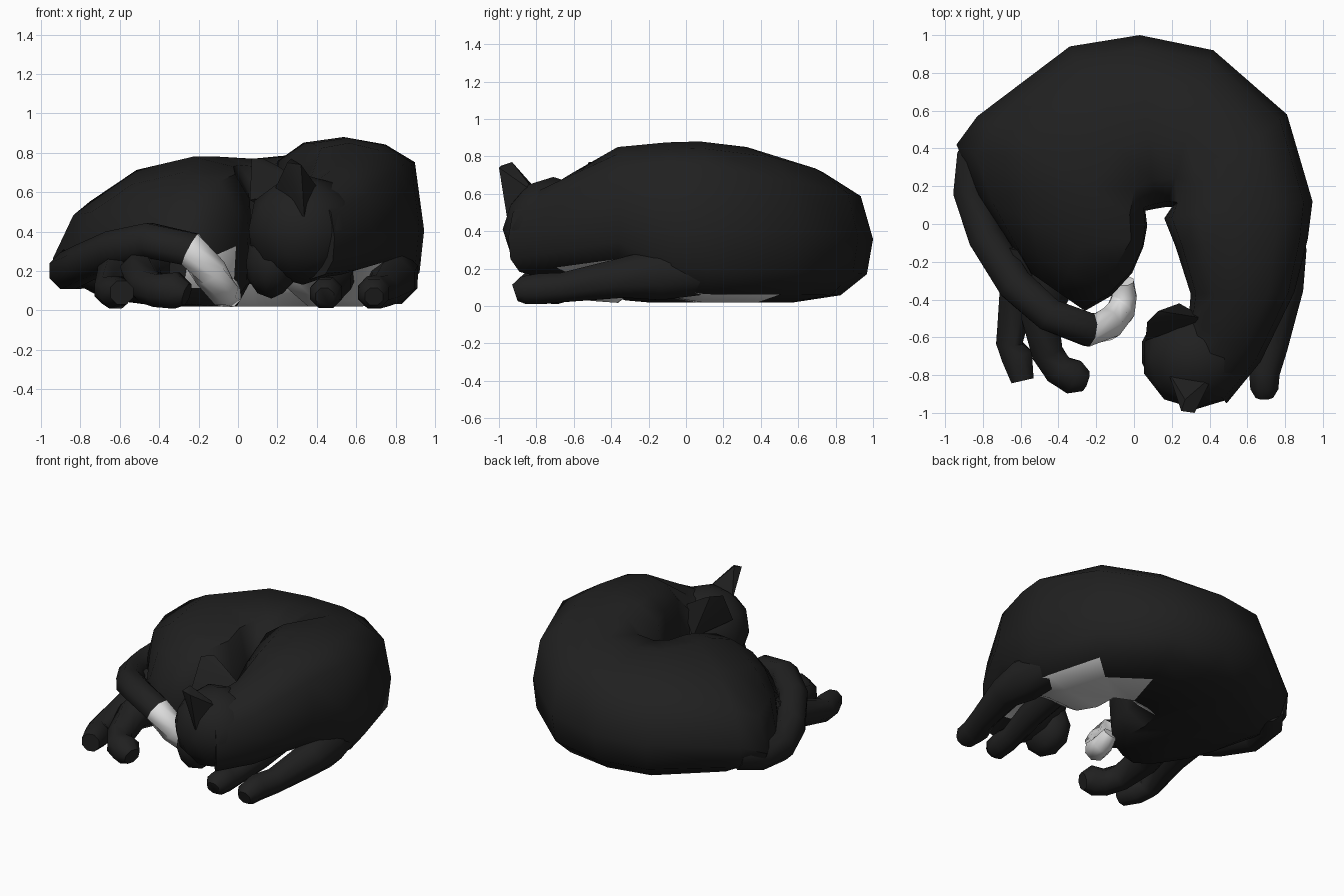
import bpy, bmesh, math
from mathutils import Vector, Matrix

if "Cube" in bpy.data.objects:
    bpy.data.objects.remove(bpy.data.objects["Cube"])


def material(name, rgb):
    m = bpy.data.materials.new(name)
    m.diffuse_color = (*rgb, 1)
    m.use_nodes = True
    m.node_tree.nodes["Principled BSDF"].inputs["Base Color"].default_value = m.diffuse_color
    return m


BLACK = material("black_fur", (0.0145, 0.0145, 0.0145))
WHITE = material("white_fur", (0.75, 0.75, 0.75))


def finish(name, bm):
    bmesh.ops.recalc_face_normals(bm, faces=bm.faces[:])
    me = bpy.data.meshes.new(name)
    bm.to_mesh(me)
    bm.free()
    me.materials.append(BLACK)
    me.materials.append(WHITE)
    ob = bpy.data.objects.new(name, me)
    bpy.context.collection.objects.link(ob)
    return ob


def loft(name, rings, is_white=lambda span, seg: False):
    bm = bmesh.new()
    vs = [[bm.verts.new(p) for p in r] for r in rings]
    n = len(vs[0])
    for i in range(len(vs) - 1):
        for j in range(n):
            k = (j + 1) % n
            f = bm.faces.new((vs[i][j], vs[i][k], vs[i + 1][k], vs[i + 1][j]))
            f.material_index = int(is_white(i, j))
    for r, span in ((vs[0], 0), (vs[-1], len(vs) - 2)):
        f = bm.faces.new(r)
        f.material_index = int(is_white(span, 0))
    return finish(name, bm)


def tube(name, path, sides=8, white_from=99):
    # path entries are x, y, z, radius
    pts = [Vector(p[:3]) for p in path]
    rings = []
    for i, p in enumerate(pts):
        d = pts[min(i + 1, len(pts) - 1)] - pts[max(i - 1, 0)]
        side = d.cross(Vector((0, 0, 1))).normalized()
        up = side.cross(d).normalized()
        ring = []
        for k in range(sides):
            a = 2 * math.pi * (k + 0.5) / sides
            q = p + (side * math.cos(a) + up * math.sin(a)) * path[i][3]
            q.z = max(q.z, 0.01)
            ring.append(q)
        rings.append(ring)
    return loft(name, rings, lambda s, g: s >= white_from)


def ball(name, centre, size, detail=2):
    bm = bmesh.new()
    bmesh.ops.create_icosphere(bm, subdivisions=detail, radius=1,
                               matrix=Matrix.Translation(centre) @ Matrix.Diagonal((*size, 1)))
    return finish(name, bm)


def hull(name, pts):
    bm = bmesh.new()
    for p in pts:
        bm.verts.new(p)
    bmesh.ops.convex_hull(bm, input=bm.verts[:])
    return finish(name, bm)


# Curled body: cross-sections from inner edge (t=0) to outer edge (t=1)
PROFILE = [(0, .45), (.05, .74), (.22, .94), (.48, 1), (.75, .92), (.94, .73),
           (1, .45), (.97, .2), (.84, .05), (.6, 0), (.25, 0), (.06, .15)]
# inner x, inner y, outer x, outer y, low z, high z, inward lean, shoulder slope
SECTIONS = [
    (.20, -.58, .49, -.95, .16, .62, 1, 1),
    (.29, -.50, .67, -.73, .18, .71, 1, .9),
    (.30, -.37, .85, -.36, .22, .85, 1, .7),
    (.22, -.12, .92, -.08, .05, .875, 1, .55),
    (.16, .03, .945, .12, .02, .88, 1, .55),
    (.20, .09, .81, .58, .02, .85, 1, .8),
    (.17, .09, .42, .92, .02, .79, 1.1, .9),
    (.11, .08, .03, 1.0, .02, .77, 1.2, .9),
    (.06, .07, -.34, .94, .02, .78, 1.3, .9),
    (.07, -.01, -.83, .57, .02, .78, 1.5, 1.1),
    (.05, -.12, -.94, .42, .02, .75, 1.8, 1.35),
    (-.01, -.26, -.82, .15, .02, .70, 1.5, 1.1),
    (-.12, -.38, -.67, -.08, .03, .58, 1.2, 1),
    (-.26, -.46, -.56, -.25, .06, .42, 1, 1),
]


def section(ix, iy, ox, oy, lo, hi, lean, slope):
    ring = []
    for i, (t, h) in enumerate(PROFILE):
        t = t ** lean
        if 1 <= i <= 5:
            h = 1 - (1 - h) * slope
        elif i == 6 and slope > 1:
            h /= slope
        ring.append((ix + (ox - ix) * t, iy + (oy - iy) * t, lo + (hi - lo) * h))
    return ring


def belly_white(span, seg):
    chest = 1 <= span <= 4 and seg in (8, 9, 10)
    belly = (span == 5 and seg in (9, 10)) or (span in (6, 7) and seg == 10)
    groin = span in (11, 12) and seg == 11
    return chest or belly or groin


loft("body", [section(*s) for s in SECTIONS], belly_white)

# Head resting at the front, facing left
ball("head", (.33, -.71, .41), (.29, .27, .28))
ball("muzzle", (.17, -.68, .24), (.135, .18, .18), 2)
hull("near_ear", [(.18, -.78, .60), (.42, -.80, .60), (.34, -.95, .43), (.25, -.99, .75),
                  (.32, -1.0, .74), (.27, -.93, .77)])
hull("far_ear", [(.06, -.62, .56), (.38, -.50, .62), (.24, -.42, .46), (.07, -.52, .77),
                 (.13, -.46, .77), (.19, -.47, .74)])

# Tail wrapping along the left side, with a white tip
tube("tail", [(-.74, .46, .24, .12), (-.84, .34, .21, .11), (-.865, .17, .20, .10),
              (-.785, -.07, .24, .10), (-.63, -.32, .31, .10), (-.45, -.48, .355, .095),
              (-.24, -.56, .31, .095), (-.14, -.53, .19, .09), (-.07, -.46, .09, .08),
              (-.05, -.38, .08, .07), (-.05, -.30, .13, .05)], 8, 6)

# Front legs
tube("outer_front_leg", [(.74, .08, .18, .13), (.775, -.15, .17, .15), (.79, -.34, .15, .115),
                         (.735, -.65, .10, .085), (.69, -.78, .09, .09), (.69, -.87, .085, .08),
                         (.69, -.915, .07, .05)])
tube("inner_front_leg", [(.50, -.20, .19, .10), (.49, -.45, .14, .09), (.46, -.68, .09, .075),
                         (.45, -.78, .09, .085), (.44, -.87, .085, .08), (.44, -.91, .07, .05)])

# Hind legs with bent paws
tube("outer_hind_leg", [(-.58, -.12, .22, .14), (-.62, -.38, .17, .10), (-.66, -.63, .10, .075),
                        (-.62, -.70, .09, .09), (-.59, -.83, .09, .065)])
tube("inner_hind_leg", [(-.42, -.25, .22, .15), (-.50, -.48, .18, .11), (-.46, -.68, .12, .09),
                        (-.40, -.77, .10, .09), (-.32, -.81, .10, .10), (-.26, -.83, .08, .06)])

# Soft shading across the fur, with sharp creases kept
for ob in bpy.context.scene.objects:
    ob.select_set(True)
    bpy.context.view_layer.objects.active = ob
bpy.ops.object.shade_smooth_by_angle(angle=math.radians(50))
